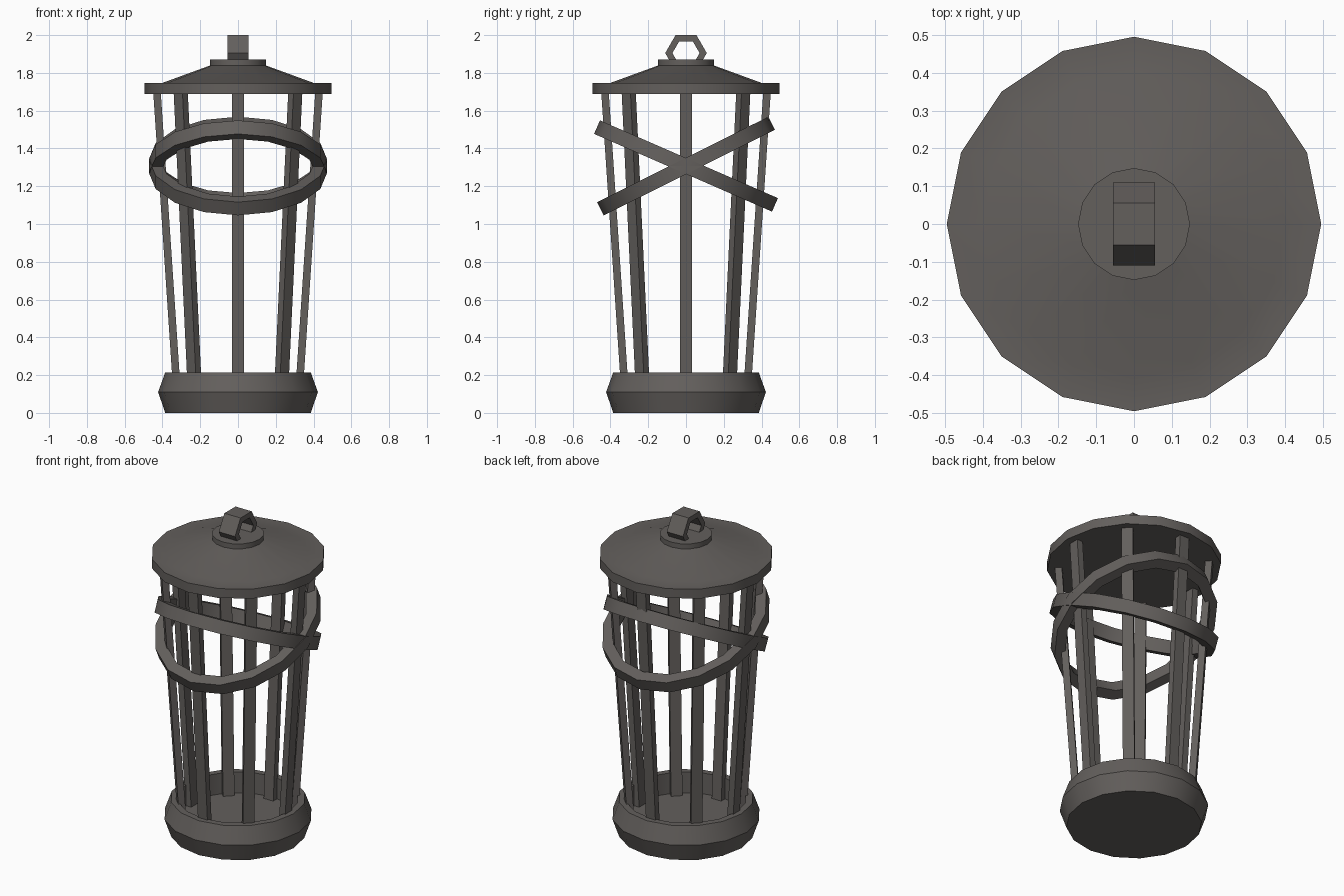
import bpy, bmesh, math
from mathutils import Matrix, Vector

if "Cube" in bpy.data.objects:
    bpy.data.objects.remove(bpy.data.objects["Cube"])

metal = bpy.data.materials.new("dark_iron")
metal.diffuse_color = (0.125, 0.115, 0.108, 1)
metal.use_nodes = True
metal.node_tree.nodes["Principled BSDF"].inputs["Base Color"].default_value = metal.diffuse_color


def make(name, bm, smooth=False):
    bmesh.ops.recalc_face_normals(bm, faces=bm.faces)
    me = bpy.data.meshes.new(name)
    bm.to_mesh(me)
    bm.free()
    ob = bpy.data.objects.new(name, me)
    bpy.context.collection.objects.link(ob)
    me.materials.append(metal)
    if smooth:
        bpy.ops.object.select_all(action='DESELECT')
        ob.select_set(True)
        bpy.context.view_layer.objects.active = ob
        bpy.ops.object.shade_smooth_by_angle(angle=math.radians(30))
    return ob


def lathe(profile, sides, closed=False):
    """Spin (radius, z) points round z; open profiles get end caps."""
    bm = bmesh.new()
    rings = [[bm.verts.new((r * math.cos(math.tau * i / sides),
                            r * math.sin(math.tau * i / sides), z))
              for i in range(sides)] for r, z in profile]
    pairs = list(zip(rings, rings[1:]))
    if closed:
        pairs.append((rings[-1], rings[0]))
    else:
        bm.faces.new(rings[0])
        bm.faces.new(rings[-1])
    for a, b in pairs:
        for i in range(sides):
            j = (i + 1) % sides
            bm.faces.new((a[i], a[j], b[j], b[i]))
    return bm


# Bowl-like base with recessed floor
make("base", lathe([(0.385, 0), (0.423, 0.11), (0.385, 0.215),
                    (0.345, 0.215), (0.345, 0.085)], 16), True)

# Roof: flat rim, shallow cone, small cap
make("roof", lathe([(0.495, 1.688), (0.495, 1.747), (0.40, 1.747),
                    (0.14, 1.842)], 16), True)
make("roof_cap", lathe([(0.148, 1.83), (0.148, 1.87)], 16), True)

# Hexagonal hanging loop, axis along x
bm = lathe([(0.11, -0.056), (0.11, 0.056), (0.072, 0.056), (0.072, -0.056)], 6, True)
bm.transform(Matrix.Translation((0, 0, 1.905)) @ Matrix.Rotation(math.pi / 2, 4, 'Z')
             @ Matrix.Rotation(math.pi / 2, 4, 'X'))
make("hanging_loop", bm)

# Eight bars leaning outward
for k in range(8):
    bm = bmesh.new()
    rows = []
    for r, z in ((0.321, 0.08), (0.429, 1.70)):
        rows.append([bm.verts.new((r + dx, dy, z)) for dx, dy in
                     ((-0.02, -0.033), (0.02, -0.033), (0.02, 0.033), (-0.02, 0.033))])
    bm.faces.new(rows[0])
    bm.faces.new(rows[1])
    for i in range(4):
        j = (i + 1) % 4
        bm.faces.new((rows[0][i], rows[0][j], rows[1][j], rows[1][i]))
    bm.transform(Matrix.Rotation(math.tau * k / 8, 4, 'Z'))
    make(f"bar_{k + 1}", bm)

# Two crossed, tilted oval bands
for name, tilt, length in (("band_front_high", -23.6, 0.514), ("band_back_high", 26.5, 0.507)):
    bm = lathe([(0.472, -0.039), (0.472, 0.039), (0.41, 0.039), (0.41, -0.039)], 16, True)
    bm.transform(Matrix.Translation((0, 0, 1.307))
                 @ Matrix.Rotation(math.radians(tilt), 4, 'X')
                 @ Matrix.Diagonal(Vector((1, length / 0.472, 1, 1))))
    make(name, bm, True)
